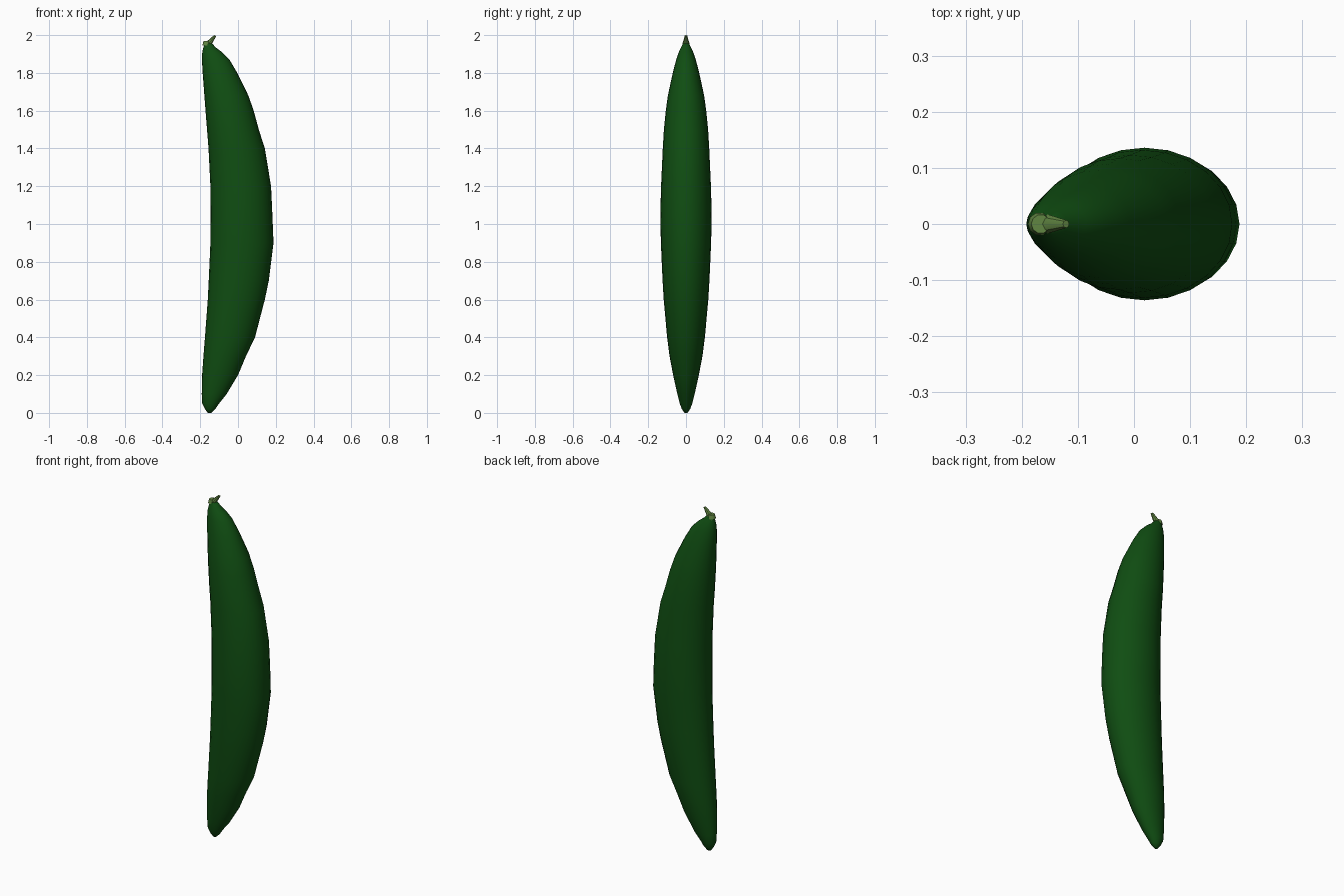
import bpy
import bmesh
from math import cos, sin, tau
from mathutils import Vector

default_cube = bpy.data.objects.get("Cube")
if default_cube:
    bpy.data.objects.remove(default_cube)


def make_material(name, color):
    mat = bpy.data.materials.new(name)
    mat.use_nodes = True
    mat.diffuse_color = (*color, 1)
    shader = next(n for n in mat.node_tree.nodes if n.type == "BSDF_PRINCIPLED")
    shader.inputs["Base Color"].default_value = (*color, 1)
    return mat


def loft(name, rings, material, angle):
    """Skin a closed tube through a list of equally sized point rings."""
    bm = bmesh.new()
    loops = [[bm.verts.new(p) for p in ring] for ring in rings]
    count = len(loops[0])
    for low, high in zip(loops, loops[1:]):
        for i in range(count):
            j = (i + 1) % count
            bm.faces.new((low[i], low[j], high[j], high[i]))
    bm.faces.new(loops[0][::-1])
    bm.faces.new(loops[-1])
    bmesh.ops.recalc_face_normals(bm, faces=bm.faces)
    mesh = bpy.data.meshes.new(name)
    bm.to_mesh(mesh)
    bm.free()
    mesh.materials.append(material)
    obj = bpy.data.objects.new(name, mesh)
    bpy.context.collection.objects.link(obj)
    bpy.ops.object.select_all(action="DESELECT")
    obj.select_set(True)
    bpy.context.view_layer.objects.active = obj
    bpy.ops.object.shade_smooth_by_angle(angle=angle)
    return obj


def ellipse(center, axis_a, axis_b, sides):
    return [center + axis_a * cos(tau * i / sides) + axis_b * sin(tau * i / sides)
            for i in range(sides)]


skin_green = make_material("dark green skin", (0.005, 0.075, 0.006))
stem_green = make_material("pale green stem", (0.12, 0.24, 0.055))

# Curved body: height, inner edge, outer edge, half depth
body_profile = [
    (0, -.16, -.14, .008), (.02, -.175, -.12, .022), (.05, -.19, -.1, .033),
    (.1, -.192, -.06, .046), (.2, -.19, 0, .068), (.3, -.183, .042, .087),
    (.4, -.175, .09, .1), (.6, -.16, .142, .118), (.7, -.155, .163, .124),
    (.9, -.146, .188, .133), (1.05, -.145, .182, .136), (1.2, -.146, .175, .132),
    (1.4, -.156, .142, .123), (1.5, -.164, .11, .117), (1.6, -.172, .083, .107),
    (1.68, -.178, .055, .096), (1.8, -.187, -.004, .07), (1.87, -.191, -.045, .052),
    (1.91, -.189, -.085, .038), (1.935, -.183, -.118, .026),
    (1.965, -.172, -.145, .012),
]
body_rings = [
    ellipse(Vector(((inner + outer) / 2, 0, z)),
            Vector(((outer - inner) / 2, 0, 0)), Vector((0, depth, 0)), 24)
    for z, inner, outer, depth in body_profile
]
loft("pod_body", body_rings, skin_green, 1.0)

# Tapered stem leaning towards the outer side
stem_path = [(-.165, 1.93, .021), (-.15, 1.962, .016), (-.121, 1.997, .007)]
stem_rings = [
    ellipse(Vector((x, 0, z)), Vector((.8, 0, -.4)) * r, Vector((0, r, 0)), 8)
    for x, z, r in stem_path
]
loft("stem", stem_rings, stem_green, 0.7)

# Small collar at the root of the stem
collar_path = [(-.168, 1.945, .021), (-.166, 1.968, .017)]
collar_rings = [
    ellipse(Vector((x, 0, z)), Vector((r, 0, 0)), Vector((0, r, 0)), 10)
    for x, z, r in collar_path
]
loft("stem_collar", collar_rings, stem_green, 0.7)
